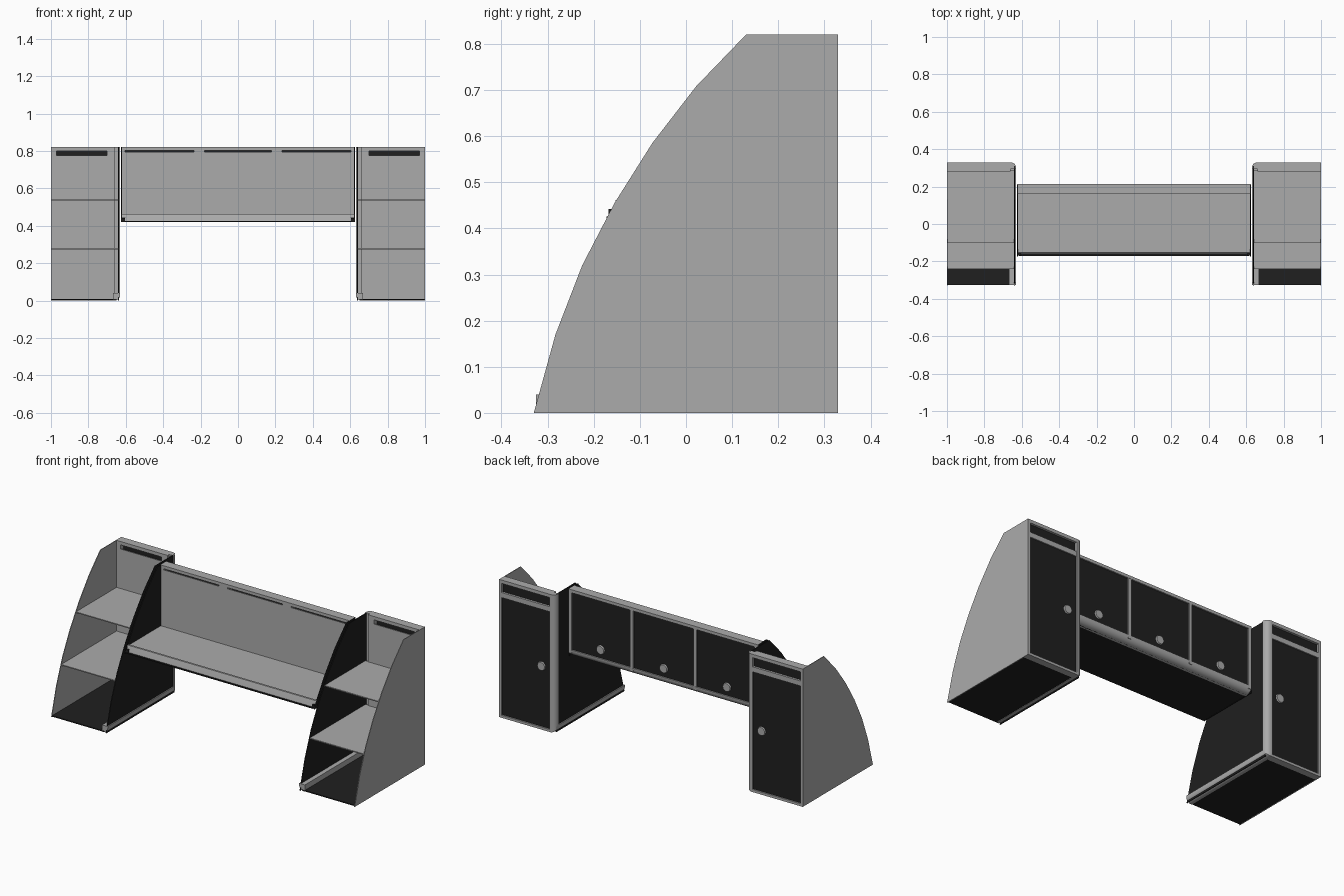
import bpy, bmesh

cube = bpy.data.objects.get("Cube")
if cube:
    bpy.data.objects.remove(cube, do_unlink=True)


def material(name, value):
    m = bpy.data.materials.new(name)
    m.use_nodes = True
    col = (value, value, value, 1)
    m.diffuse_color = col
    m.node_tree.nodes["Principled BSDF"].inputs["Base Color"].default_value = col
    return m


GREY = material("light grey", 0.41)
BLACK = material("near black", 0.014)


def finish(bm, name, mat):
    bmesh.ops.recalc_face_normals(bm, faces=bm.faces)
    mesh = bpy.data.meshes.new(name)
    bm.to_mesh(mesh)
    bm.free()
    mesh.materials.append(mat)
    ob = bpy.data.objects.new(name, mesh)
    bpy.context.scene.collection.objects.link(ob)
    return ob


def prism(name, outline, x0, x1, mat):
    """Extrude a (y, z) outline along x."""
    bm = bmesh.new()
    face = bm.faces.new([bm.verts.new((x0, y, z)) for y, z in outline])
    ext = bmesh.ops.extrude_face_region(bm, geom=[face])
    moved = [v for v in ext["geom"] if isinstance(v, bmesh.types.BMVert)]
    bmesh.ops.translate(bm, verts=moved, vec=(x1 - x0, 0, 0))
    return finish(bm, name, mat)


def box(name, x, y, z, mat, rounded=(), radius=0.03):
    """Box from ranges; rounded lists edges as {axis: end coordinate}."""
    bm = bmesh.new()
    bmesh.ops.create_cube(bm, size=1)
    for v in bm.verts:
        for i, r in enumerate((x, y, z)):
            v.co[i] = (r[0] + r[1]) / 2 + v.co[i] * (r[1] - r[0])
    edges = [e for e in bm.edges for rule in rounded
             if all(abs(v.co[i] - c) < 1e-5 for v in e.verts for i, c in rule.items())]
    if edges:
        bmesh.ops.bevel(bm, geom=edges, offset=radius, segments=5, profile=0.5, affect='EDGES')
    ob = finish(bm, name, mat)
    if edges:
        bpy.context.view_layer.objects.active = ob
        ob.select_set(True)
        bpy.ops.object.shade_smooth_by_angle()
        ob.select_set(False)
    return ob


def knob(name, x, y, z):
    bm = bmesh.new()
    bmesh.ops.create_cone(bm, cap_ends=True, segments=16, radius1=0.028, radius2=0.024, depth=0.012)
    for v in bm.verts:
        v.co = (x + v.co.x, y + v.co.z, z + v.co.y)
    finish(bm, name, GREY)


# Curved front edge shared by every side panel
CURVE = [(-0.33, 0), (-0.283, 0.17), (-0.225, 0.32), (-0.155, 0.455),
         (-0.073, 0.585), (0.022, 0.708), (0.13, 0.82)]


def front_y(z):
    for (y0, z0), (y1, z1) in zip(CURVE, CURVE[1:]):
        if z <= z1:
            return y0 + (y1 - y0) * (z - z0) / (z1 - z0)
    return CURVE[-1][0]


# Side cabinets
for s, side in ((1, "left"), (-1, "right")):
    def span(a, b):
        return (min(s * a, s * b), max(s * a, s * b))

    def part(name, xr, y, z, mat, **kw):
        return box(side + "_" + name, span(*xr), y, z, mat, **kw)

    prism(side + "_outer_panel", CURVE + [(0.33, 0.82), (0.33, 0)], s * 0.996, s, GREY)
    prism(side + "_inner_panel", CURVE + [(0.31, 0.82), (0.31, 0)], s * 0.636, s * 0.641, BLACK)
    part("floor", (0.65, 0.997), (-0.326, 0.31), (0.002, 0.008), BLACK)
    for label, z in (("lower", 0.28), ("upper", 0.54)):
        part(label + "_shelf", (0.64, 0.997), (front_y(z), 0.285), (z - 0.006, z), GREY)

    # Rounded edging
    inner = s * 0.63
    part("bottom_edging", (0.63, 0.668), (-0.325, 0.33), (0, 0.04), GREY,
         rounded=({0: inner, 2: 0}, {0: inner, 1: 0.33}))
    part("back_post", (0.63, 0.668), (0.295, 0.33), (0.035, 0.82), GREY,
         rounded=({0: inner, 1: 0.33},))

    # Rear frame
    part("back_wall", (0.667, 0.997), (0.28, 0.286), (0.005, 0.775), GREY)
    part("inner_stile", (0.66, 0.7), (0.28, 0.315), (0.005, 0.82), GREY)
    part("outer_stile", (0.97, 0.997), (0.28, 0.315), (0.005, 0.82), GREY)
    part("stile_edge", (0.985, 0.998), (0.31, 0.33), (0, 0.82), GREY)
    part("top_rail", (0.66, 0.998), (0.28, 0.33), (0.8, 0.82), GREY)
    part("middle_rail", (0.66, 0.998), (0.3, 0.329), (0.715, 0.745), GREY)
    part("bottom_rail", (0.66, 0.998), (0.29, 0.33), (0, 0.015), GREY)
    part("door", (0.66, 0.99), (0.314, 0.322), (0.01, 0.72), BLACK)
    part("drawer_front", (0.66, 0.99), (0.308, 0.316), (0.74, 0.802), BLACK)
    knob(side + "_door_knob", s * 0.725, 0.324, 0.375)

    # Ends of the bridge unit
    bridge = [(front_y(0.42), 0.42)] + [p for p in CURVE if p[1] > 0.42]
    prism(side + "_bridge_panel", bridge + [(0.21, 0.82), (0.21, 0.42)],
          s * 0.62, s * 0.625, BLACK)
    part("bridge_foot", (0.605, 0.622), (-0.168, 0.16), (0.421, 0.442), BLACK)
    part("bridge_stile", (0.603, 0.623), (0.16, 0.215), (0.44, 0.82), GREY)
    part("bridge_divider", (0.198, 0.218), (0.18, 0.214), (0.44, 0.81), GREY)
    part("bridge_divider_core", (0.18, 0.236), (0.16, 0.2), (0.44, 0.81), GREY)

# Bridge unit between the cabinets
box("bridge_underside", (-0.615, 0.615), (-0.172, 0.18), (0.42, 0.426), BLACK)
prism("bridge_shelf", [(-0.163, 0.426), (-0.153, 0.458), (0.165, 0.458), (0.165, 0.426)],
      -0.605, 0.605, GREY)
prism("bridge_shelf_lip", [(-0.158, 0.443), (-0.152, 0.462), (-0.14, 0.462), (-0.14, 0.443)],
      -0.621, 0.621, GREY)
box("bridge_board_top", (-0.621, 0.621), (-0.15, 0.165), (0.445, 0.458), GREY)
box("bridge_back_wall", (-0.621, 0.621), (0.16, 0.166), (0.44, 0.795), GREY)
box("bridge_top_rail", (-0.624, 0.624), (0.16, 0.215), (0.802, 0.82), GREY)
box("bridge_rounded_rail", (-0.624, 0.624), (0.165, 0.215), (0.42, 0.46), GREY,
    rounded=({1: 0.215, 2: 0.42},), radius=0.036)
for i, x in enumerate((-0.416, 0, 0.416)):
    half = 0.2
    box("bridge_door_%d" % (i + 1), (x - half, x + half), (0.2, 0.207), (0.45, 0.806), BLACK)
    knob("bridge_knob_%d" % (i + 1), x, 0.209, 0.51)
